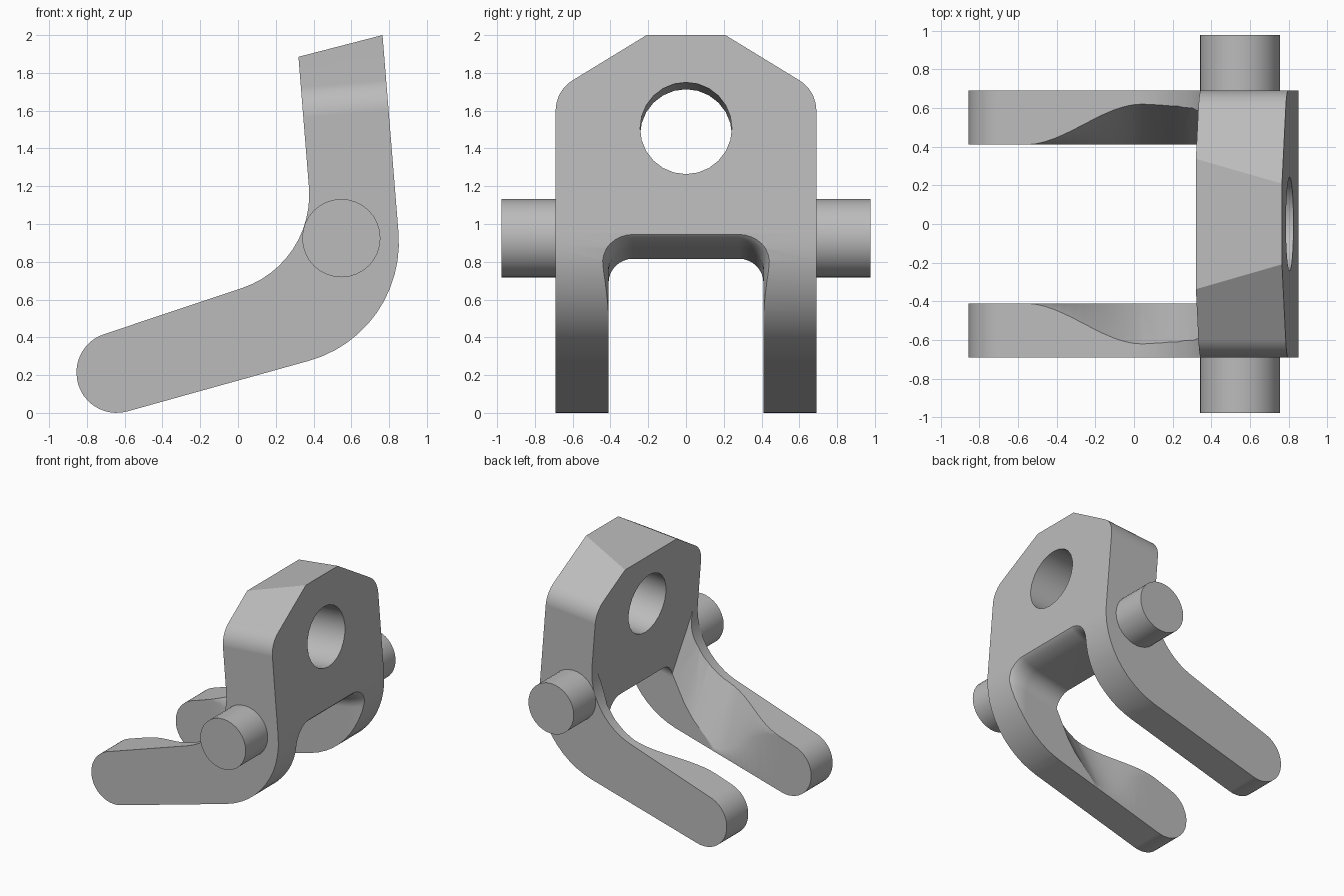
import bpy, bmesh, math
from mathutils import Vector

if "Cube" in bpy.data.objects:
    bpy.data.objects.remove(bpy.data.objects["Cube"], do_unlink=True)

metal = bpy.data.materials.new("grey metal")
metal.use_nodes = True
GREY = (0.5, 0.5, 0.5, 1)
metal.diffuse_color = GREY
metal.node_tree.nodes["Principled BSDF"].inputs["Base Color"].default_value = GREY


def rounded(corners, seg=8):
    """Outline from (u, v, radius) corners, with arcs at the rounded ones."""
    out = []
    for i, (u, v, r) in enumerate(corners):
        p = Vector((u, v))
        if not r:
            out.append(p)
            continue
        a = (Vector(corners[i - 1][:2]) - p).normalized()
        b = (Vector(corners[(i + 1) % len(corners)][:2]) - p).normalized()
        half = a.angle(b) / 2
        centre = p + (a + b).normalized() * r / math.sin(half)
        start = p + a * r / math.tan(half) - centre
        end = p + b * r / math.tan(half) - centre
        sweep = math.pi - 2 * half
        for k in range(seg + 1):
            t = k / seg
            out.append(centre + (start * math.sin((1 - t) * sweep)
                                 + end * math.sin(t * sweep)) / math.sin(sweep))
    return out


def loft(name, rings):
    """Closed solid through rings with equal point counts."""
    bm = bmesh.new()
    rows = [[bm.verts.new(p) for p in ring] for ring in rings]
    for a, b in zip(rows, rows[1:]):
        for i in range(len(a)):
            j = (i + 1) % len(a)
            bm.faces.new((a[i], a[j], b[j], b[i]))
    bm.faces.new(rows[0])
    bm.faces.new(rows[-1])
    bmesh.ops.recalc_face_normals(bm, faces=bm.faces)
    mesh = bpy.data.meshes.new(name)
    bm.to_mesh(mesh)
    bm.free()
    mesh.materials.append(metal)
    obj = bpy.data.objects.new(name, mesh)
    bpy.context.collection.objects.link(obj)
    return obj


def smooth(obj):
    bpy.ops.object.select_all(action='DESELECT')
    obj.select_set(True)
    bpy.context.view_layer.objects.active = obj
    bpy.ops.object.shade_smooth_by_angle(angle=math.radians(30))
    mod = obj.modifiers.new("even shading", 'WEIGHTED_NORMAL')
    mod.keep_sharp = True


LEAN = 0.081  # backward lean of the upright plate


def mirrored(half):
    return half + [Vector((-p[0], p[1])) for p in reversed(half)]


# Bent side profile, extruded across the full width
side = rounded([(-0.855, -0.067, 0.212), (0.893, 0.42, 0.65), (0.765, 2.0, 0),
                (0.32, 1.885, 0), (0.408, 0.79, 0.52), (-0.855, 0.368, 0.212)], 12)
body = loft("bracket_body", [[(p.x, y, p.y) for p in side] for y in (-0.69, 0.69)])

# Outer silhouette with chamfered, rounded shoulders
shoulder = rounded([(0.75, -0.5, 0), (0.69, -0.5, 0), (0.69, 1.705, 0.19),
                    (0.1, 2.068, 0)])[1:]
outline = mirrored(shoulder)
# tiny outset keeps the prism clear of the flat sides
outline = [Vector((p.x * 1.0002, p.y)) for p in outline]
silhouette = loft("silhouette_helper", [[(x, p.x, p.y + LEAN * (x - 0.78)) for p in outline]
                                        for x in (-1.2, 1.2)])

# Slot between the arms, flaring into a soft lip at the outer face
rings = []
for x in [0.3, 0.71, 0.75, 0.79, 0.82, 0.84, 0.855, 0.9]:
    d = min(max((x - 0.71) / 0.15, 0), 1)
    o = 0.06 * (1 - math.sqrt(1 - d * d))
    top = 0.815 + 0.2 * (x - 0.4) + o
    half = rounded([(0, -0.5, 0), (0.41 + o, -0.5, 0), (0.41 + o, top, 0.13 + o), (0, top, 0)])
    rings.append([(x, p.x, p.y) for p in mirrored(half[1:-1])])
slot = loft("slot_cutter", rings)


# Open space behind the plate, with sloped recesses in the arms
def behind(x, low, high, depth):
    half = [Vector((0.41, -0.5)), Vector((0.41, low)),
            Vector((0.41 + depth, high)), Vector((0.41 + depth, 1.5))]
    return mirrored(half)


rings = [[(-1.2, p.x, p.y) for p in behind(-1.2, 0.47, 0.48, 0)]]
for k in range(13):
    t = k / 12
    s = t * t * (3 - 2 * t)
    x = -0.56 + 0.6 * t
    high = 0.653 + 0.333 * x
    rings.append([(x, p.x, p.y) for p in behind(x, high - 0.01 - 0.44 * s, high, 0.21 * s)])
for x, low, high in [(0.13, 0.3, 0.72), (0.22, 0.39, 0.8), (0.3, 0.5, 0.92)]:
    rings.append([(x, p.x, p.y) for p in behind(x, low, high, 0.21)])
rings.append([(0.374 - LEAN * (p.y - 1.2), p.x, p.y) for p in behind(0.4, 0.72, 1.15, 0.21)])
recess = loft("recess_cutter", rings)

# Round hole square to the plate
turn = [2 * math.pi * i / 24 for i in range(24)]
hole = loft("hole_cutter", [[(x - LEAN * 0.243 * math.sin(a), 0.243 * math.cos(a),
                              1.507 + LEAN * (x - 0.805) + 0.243 * math.sin(a))
                             for a in turn] for x in (0, 1.2)])

# Carve the body, then drop the helpers
for helper, how in [(silhouette, 'INTERSECT'), (recess, 'DIFFERENCE'),
                    (slot, 'DIFFERENCE'), (hole, 'DIFFERENCE')]:
    helper.hide_render = True
    mod = body.modifiers.new(helper.name, 'BOOLEAN')
    mod.operation, mod.object, mod.solver = how, helper, 'EXACT'
bpy.context.view_layer.update()
carved = bpy.data.meshes.new_from_object(
    body.evaluated_get(bpy.context.evaluated_depsgraph_get()))
body.modifiers.clear()
body.data = carved
for helper in (silhouette, recess, slot, hole):
    bpy.data.objects.remove(helper, do_unlink=True)
smooth(body)

# Pivot pins on both sides
turn = [2 * math.pi * i / 32 for i in range(32)]
for name, side_sign in [("front_pin", -1), ("back_pin", 1)]:
    pin = loft(name, [[(0.547 + 0.207 * math.cos(a), side_sign * y, 0.925 + 0.207 * math.sin(a))
                       for a in turn] for y in (0.66, 0.977)])
    smooth(pin)
